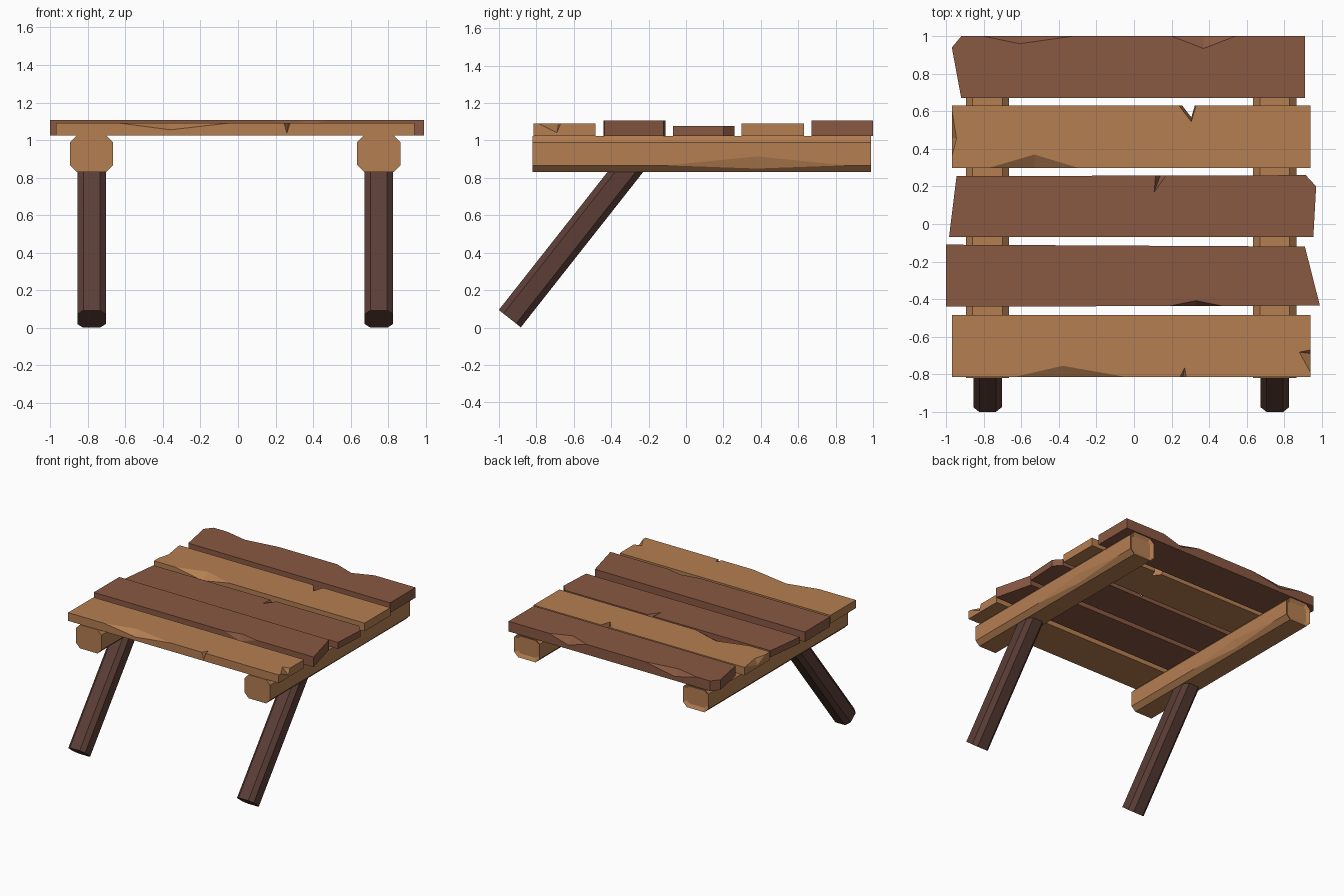
import bpy, bmesh
from mathutils import Vector as V

if "Cube" in bpy.data.objects:
    bpy.data.objects.remove(bpy.data.objects["Cube"])


def material(name, rgb):
    m = bpy.data.materials.new(name)
    m.diffuse_color = (*rgb, 1)
    m.use_nodes = True
    m.node_tree.nodes["Principled BSDF"].inputs["Base Color"].default_value = m.diffuse_color
    return m


LIGHT = material("light wood", (0.46, 0.21, 0.083))
BROWN = material("brown wood", (0.25, 0.098, 0.054))
DARK = material("dark wood", (0.107, 0.048, 0.038))


def add_object(name, bm, mat=None):
    bmesh.ops.recalc_face_normals(bm, faces=bm.faces)
    me = bpy.data.meshes.new(name)
    bm.to_mesh(me)
    bm.free()
    ob = bpy.data.objects.new(name, me)
    bpy.context.collection.objects.link(ob)
    if mat:
        me.materials.append(mat)
    return ob


def prism(name, pts, along, mat, recess=False):
    """Extrude a flat outline along a vector; optionally recess the far end."""
    bm = bmesh.new()
    face = bm.faces.new([bm.verts.new(p) for p in pts])
    r = bmesh.ops.extrude_face_region(bm, geom=[face], use_keep_orig=True)
    vs = [g for g in r["geom"] if isinstance(g, bmesh.types.BMVert)]
    bmesh.ops.translate(bm, verts=vs, vec=along)
    if recess:
        bmesh.ops.recalc_face_normals(bm, faces=bm.faces)
        end = [f for f in bm.faces if all(v in vs for v in f.verts)]
        bmesh.ops.inset_individual(bm, faces=end, thickness=0.03, depth=-0.015)
    return add_object(name, bm, mat)


def chip(ob, a, b, c, d):
    """Cut a splinter: a, b lie on an edge, c and d on the two faces beside it."""
    a, b, c, d = V(a), V(b), V(c), V(d)
    m = (c + d) / 2
    bm = bmesh.new()
    for p in (2 * a - m, 2 * b - m, 2 * c - d, 2 * d - c):
        bm.verts.new(p)
    bmesh.ops.convex_hull(bm, input=bm.verts)
    cutter = add_object("cutter", bm)
    cutter.hide_render = True
    mod = ob.modifiers.new("chip", 'BOOLEAN')
    mod.operation, mod.solver, mod.object = 'DIFFERENCE', 'EXACT', cutter
    bpy.context.view_layer.objects.active = ob
    bpy.ops.object.modifier_apply(modifier=mod.name)
    bpy.data.objects.remove(cutter)


def octagon(hw, hh, c):
    return [(-hw, -hh + c), (-hw + c, -hh), (hw - c, -hh), (hw, -hh + c),
            (hw, hh - c), (hw - c, hh), (-hw + c, hh), (-hw, hh - c)]


# Beams and slanted legs
axis = V((0, 0.62, 0.787)).normalized()
perp = V((0, -axis.z, axis.y))
for side, x in (("left", -0.78), ("right", 0.75)):
    beam = prism(side + "_beam",
                 [(x + u, -0.82, 0.928 + w) for u, w in octagon(0.115, 0.097, 0.036)],
                 (0, 1.81, 0), LIGHT, recess=True)
    e = x + 0.115
    chip(beam, (e, -0.1, 0.867), (e, 0.85, 0.867), (e, 0.38, 0.915), (e - 0.017, 0.38, 0.85))
    base = V((x, -0.942, 0.0475))
    prism(side + "_leg",
          [base + V((u, 0, 0)) + perp * w for u, w in octagon(0.076, 0.075, 0.032)],
          axis * 1.1, DARK)

# Planks: name, colour, top height, outline seen from above
Z0 = 1.025
PLANKS = [
    ("plank_1", LIGHT, 1.092, [(-.97, -.815), (.94, -.815), (.94, -.485), (-.97, -.485)]),
    ("plank_2", BROWN, 1.107, [(-1, -.44), (.99, -.435), (.91, -.12), (-.08, -.115), (-1, -.11)]),
    ("plank_3", BROWN, 1.078, [(-.985, -.07), (.955, -.07), (.97, .2), (.915, .26), (-.945, .255)]),
    ("plank_4", LIGHT, 1.092, [(-.97, .297), (.94, .297), (.94, .63), (-.97, .63)]),
    ("plank_5", BROWN, 1.108, [(-.92, .67), (.91, .67), (.91, 1), (-.92, 1), (-.97, .94)]),
]
planks = {n: prism(n, [(x, y, Z0) for x, y in o], (0, 0, t - Z0), m) for n, m, t, o in PLANKS}
top = {n: t for n, m, t, o in PLANKS}

# Chips along long edges: plank, edge y, x start, x end, top apex x, side apex x, depth in y, depth in z
for n, y, xa, xb, xc, xd, dy, dz in [
    ("plank_1", -.815, -.64, -.04, -.38, -.36, .06, .037),
    ("plank_1", -.815, .245, .278, .27, .26, .05, .055),
    ("plank_2", -.438, .18, .48, .33, .33, .03, .05),
    ("plank_3", .259, .115, .17, .107, .14, -.09, .04),
    ("plank_4", .63, .24, .33, .305, .305, -.085, .25),
    ("plank_4", .297, -.78, -.29, -.53, -.53, .073, .045),
    ("plank_5", 1, -.8, -.33, -.61, -.6, -.04, .05),
    ("plank_5", 1, .2, .54, .37, .37, -.065, .05),
]:
    t = top[n]
    chip(planks[n], (xa, y, t), (xb, y, t), (xc, y + dy, t), (xd, y, t - dz))

# Chips at plank ends
t = top["plank_1"]
chip(planks["plank_1"], (.94, -.79, t), (.94, -.67, t), (.88, -.682, t), (.94, -.69, t - .05))
chip(planks["plank_4"], (-.97, .36, t), (-.97, .61, t), (-.945, .455, t), (-.97, .46, t - .045))
